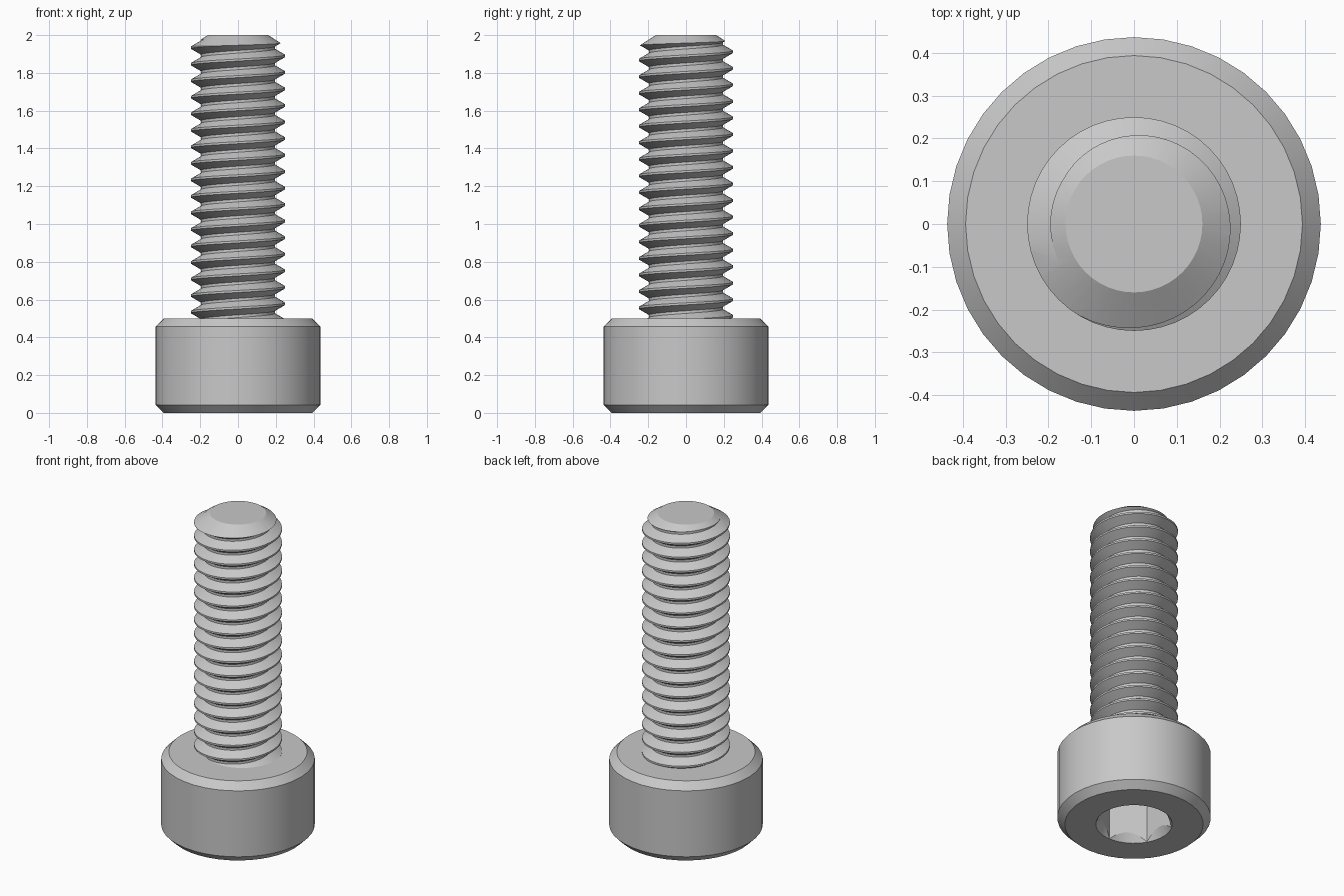
import bpy, bmesh
from math import sin, cos, pi, tan, radians

default = bpy.data.objects.get("Cube")
if default:
    bpy.data.objects.remove(default, do_unlink=True)

# One steel grey for the whole screw
steel = bpy.data.materials.new("steel_grey")
steel.use_nodes = True
steel.diffuse_color = (0.58, 0.58, 0.58, 1)
steel.node_tree.nodes["Principled BSDF"].inputs["Base Color"].default_value = (0.58, 0.58, 0.58, 1)


def finish(name, bm):
    bmesh.ops.recalc_face_normals(bm, faces=bm.faces)
    mesh = bpy.data.meshes.new(name)
    bm.to_mesh(mesh)
    bm.free()
    mesh.materials.append(steel)
    obj = bpy.data.objects.new(name, mesh)
    bpy.context.collection.objects.link(obj)
    return obj


def lathe(name, profile, sides, phase=0.0):
    """Closed solid turned from (radius, height) points; ends are flat."""
    bm = bmesh.new()
    rings = []
    for r, z in profile:
        rings.append([bm.verts.new((r * cos(phase + 2 * pi * i / sides),
                                    r * sin(phase + 2 * pi * i / sides), z))
                      for i in range(sides)])
    for low, high in zip(rings, rings[1:]):
        for i in range(sides):
            k = (i + 1) % sides
            bm.faces.new((low[i], low[k], high[k], high[i]))
    bm.faces.new(rings[0])
    bm.faces.new(rings[-1])
    return finish(name, bm)


def carve(obj, cutter, operation):
    """Apply a boolean and throw the cutter away."""
    cutter.hide_render = True
    mod = obj.modifiers.new("carve", 'BOOLEAN')
    mod.operation = operation
    mod.solver = 'EXACT'
    mod.object = cutter
    bpy.context.view_layer.update()
    result = obj.evaluated_get(bpy.context.evaluated_depsgraph_get())
    mesh = bpy.data.meshes.new_from_object(result)
    obj.modifiers.clear()
    obj.data = mesh
    bpy.data.objects.remove(cutter, do_unlink=True)


def smooth(obj):
    bpy.ops.object.select_all(action='DESELECT')
    obj.select_set(True)
    bpy.context.view_layer.objects.active = obj
    bpy.ops.object.shade_smooth_by_angle(angle=radians(25))


# Head: chamfered cylinder
HEAD_R, HEAD_H, CHAMFER = 0.437, 0.5, 0.043
head = lathe("head", [(HEAD_R - CHAMFER, 0), (HEAD_R, CHAMFER),
                      (HEAD_R, HEAD_H - CHAMFER), (HEAD_R - CHAMFER, HEAD_H)], 40)

# Hexagonal socket with a conical lead-in
HEX_R = 0.2165
carve(head, lathe("socket_cutter", [(HEX_R, -0.1), (HEX_R, 0.25)], 6, pi / 6), 'DIFFERENCE')
slope = tan(radians(30))
carve(head, lathe("lead_in_cutter", [(HEX_R + 0.001 - slope * z, z) for z in (-0.02, 0.15)], 48),
      'DIFFERENCE')
smooth(head)

# Threaded shank: a V profile swept along a right-handed helix
PITCH, MAJOR, MINOR = 0.0875, 0.25, 0.196
STEPS, TURNS, START = 48, 22, 0.315
crest = PITCH / 16
foot = crest + (MAJOR - MINOR) * tan(radians(30))
section = [(MINOR, -foot), (MAJOR, -crest), (MAJOR, crest), (MINOR, foot)]

bm = bmesh.new()
rows = []
for i in range(STEPS * (TURNS + 1) + 1):
    a = 2 * pi * i / STEPS
    z = START + PITCH * i / STEPS
    points = section if i <= STEPS * TURNS else section[:1]
    rows.append([bm.verts.new((r * cos(a), r * sin(a), z + dz)) for r, dz in points])
for i in range(STEPS * TURNS):
    here = rows[i] + [rows[i + STEPS][0]]
    there = rows[i + 1] + [rows[i + 1 + STEPS][0]]
    for j in range(4):
        bm.faces.new((here[j], there[j], there[j + 1], here[j + 1]))

# Close both ends of the sweep towards the axis
top_z = START + PITCH * (TURNS + 0.5)
low = bm.verts.new((0, 0, START))
high = bm.verts.new((0, 0, top_z))
for e in [e for e in bm.edges if e.is_boundary]:
    middle = (e.verts[0].co.z + e.verts[1].co.z) / 2
    bm.faces.new((e.verts[0], e.verts[1], low if middle < 1 else high))
shank = finish("threaded_shank", bm)

# Trim to length and chamfer the tip
carve(shank, lathe("tip_trimmer", [(0.3, 0.45), (0.3, 1.91), (0.16, 2.0)], 48), 'INTERSECT')
smooth(shank)
